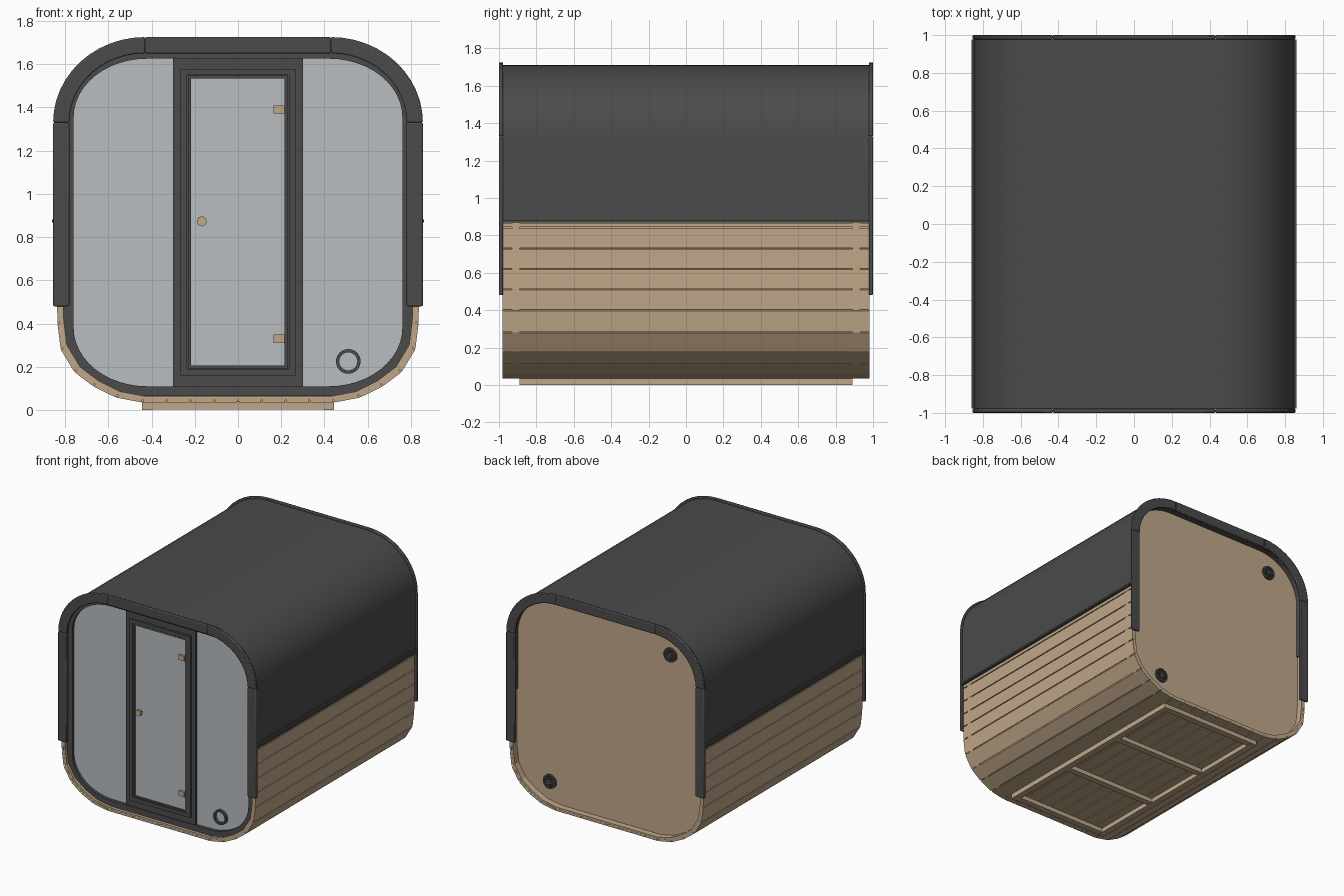
import bpy, bmesh
from math import sin, cos, pi, radians
from mathutils import Matrix, Vector

old = bpy.data.objects.get("Cube")
if old:
    bpy.data.objects.remove(old, do_unlink=True)


def material(name, rgb, rough=0.6):
    m = bpy.data.materials.new(name)
    m.use_nodes = True
    m.diffuse_color = (*rgb, 1)
    node = m.node_tree.nodes["Principled BSDF"]
    node.inputs["Base Color"].default_value = (*rgb, 1)
    node.inputs["Roughness"].default_value = rough
    return m


wood = material("light wood", (0.53, 0.39, 0.25))
dark = material("charcoal", (0.07, 0.07, 0.07))
glass = material("pale grey glass", (0.48, 0.51, 0.53))


def finish(name, bm, mat):
    bmesh.ops.recalc_face_normals(bm, faces=bm.faces)
    mesh = bpy.data.meshes.new(name)
    bm.to_mesh(mesh)
    bm.free()
    mesh.materials.append(mat)
    for p in mesh.polygons:
        p.use_smooth = True
    mesh.set_sharp_from_angle(angle=radians(20))
    ob = bpy.data.objects.new(name, mesh)
    bpy.context.collection.objects.link(ob)
    return ob


def band(name, outer, inner, y0, y1, mat, closed=False):
    """Strip between two matching x-z outlines, given depth along y."""
    bm = bmesh.new()
    rows = [[bm.verts.new((p[0], y, p[1])) for p, y in
             ((o, y0), (i, y0), (i, y1), (o, y1))] for o, i in zip(outer, inner)]
    pairs = list(zip(rows, rows[1:]))
    if closed:
        pairs.append((rows[-1], rows[0]))
    else:
        bm.faces.new(rows[0])
        bm.faces.new(rows[-1])
    for a, b in pairs:
        for k in range(4):
            j = (k + 1) % 4
            bm.faces.new((a[k], a[j], b[j], b[k]))
    return finish(name, bm, mat)


def panel(name, loop, y0, y1, mat):
    bm = bmesh.new()
    face = bm.faces.new([bm.verts.new((x, y0, z)) for x, z in loop])
    ext = bmesh.ops.extrude_face_region(bm, geom=[face])
    moved = [v for v in ext["geom"] if isinstance(v, bmesh.types.BMVert)]
    bmesh.ops.translate(bm, verts=moved, vec=(0, y1 - y0, 0))
    if not face.is_valid or len(bm.faces) == len(loop) + 1:
        bm.faces.new([v for v in bm.verts if v not in moved])
    return finish(name, bm, mat)


def box(name, lo, hi, mat, turn=0):
    bm = bmesh.new()
    lo, hi = Vector(lo), Vector(hi)
    bmesh.ops.create_cube(bm, size=1, matrix=Matrix.Translation((lo + hi) / 2)
                          @ Matrix.Rotation(turn, 4, "Y") @ Matrix.Diagonal((*(hi - lo), 1)))
    return finish(name, bm, mat)


def circle(cx, cz, r, n=24):
    return [(cx + r * cos(2 * pi * i / n), cz + r * sin(2 * pi * i / n)) for i in range(n)]


def rect(x0, x1, z0, z1):
    return [(x0, z0), (x1, z0), (x1, z1), (x0, z1)]


N = 12


def corners(hw, z, rx, rz):
    """Two rounded top corners, left to right; negative rz gives bottom corners."""
    arc = [(hw - rx + rx * sin(a), z - rz + rz * cos(a))
           for a in (pi / 2 * i / N for i in range(N + 1))]
    return [(-x, h) for x, h in reversed(arc)] + arc


def arch(hw, zb, zt, rx, rz):
    return [(-hw, zb)] + corners(hw, zt, rx, rz) + [(hw, zb)]


def rounded(hw, zb, zt, rx, rz):
    return corners(hw, zt, rx, rz) + corners(hw, zb, rx, -rz)[::-1]


def scaled(pts, s, cz=0.86):
    return [(x * s, cz + (z - cz) * s) for x, z in pts]


# Planked shell: faceted outline from the floor up both walls
bend = [(0.565, 0.058), (0.67, 0.11), (0.757, 0.176), (0.82, 0.28), (0.835, 0.40)]
floor = [(0.445 * i / 4, 0.035) for i in range(1, 5)]
wall = [(0.837, 0.51 + 0.11 * i) for i in range(4)] + [(0.837, 0.87)]
half = floor + bend + wall
outline = [(-x, z) for x, z in reversed(half)] + [(0, 0.035)] + half

for i, (a, b) in enumerate(zip(outline, outline[1:])):
    a, b = Vector(a), Vector(b)
    gap = (b - a).normalized() * 0.0035
    edge = [tuple(a + gap), tuple(b - gap)]
    band(f"plank_{i + 1}", edge, scaled(edge, 0.98), -0.98, 0.98, wood)
band("shell_lining", scaled(outline, 0.986), scaled(outline, 0.965), -0.979, 0.979, wood)
for side, y in (("front", -0.91), ("back", 0.91)):
    band(side + "_strap", scaled(outline, 0.9985), scaled(outline, 0.98),
         y - 0.02, y + 0.02, wood)

# Base frame under the floor
for side, s in (("right", -1), ("left", 1)):
    box(side + "_skid", (s * 0.42 - 0.025, -0.89, 0), (s * 0.42 + 0.025, 0.89, 0.04), wood)
for i in range(4):
    y = -0.865 + i * 1.73 / 3
    box(f"cross_beam_{i + 1}", (-0.4, y - 0.025, 0.002), (0.4, y + 0.025, 0.04), wood)

# Curved roof with its lower drip edges
band("roof", arch(0.846, 0.875, 1.71, 0.42, 0.39), arch(0.80, 0.875, 1.655, 0.37, 0.34),
     -0.98, 0.98, dark)
for side, s in (("right", -1), ("left", 1)):
    x = sorted((s * 0.835, s * 0.86))
    box(side + "_drip_edge", (x[0], -0.978, 0.868), (x[1], 0.978, 0.882), dark)
    x = sorted((s * 0.84, s * 0.851))
    box(side + "_roof_hem", (x[0], -0.978, 0.88), (x[1], 0.978, 0.902), dark)

# End trims, made of posts, corner pieces and a top bar
outer = arch(0.855, 0.48, 1.725, 0.425, 0.395)
inner = arch(0.78, 0.48, 1.65, 0.35, 0.32)
pieces = {"right_post": (0, 2), "right_corner": (1, N + 2), "top_bar": (N + 1, N + 3),
          "left_corner": (N + 2, 2 * N + 3), "left_post": (2 * N + 2, 2 * N + 4)}
for end, y0, y1 in (("front", -1, -0.978), ("back", 0.978, 1)):
    for part, (i, j) in pieces.items():
        ob = band(f"{end}_trim_{part}", outer[i:j], inner[i:j], y0, y1, dark)
        mod = ob.modifiers.new("soft edges", "BEVEL")
        mod.width = 0.006
        mod.segments = 2
        mod.limit_method = "ANGLE"
        mod.angle_limit = radians(40)

# Back wall with two round vents
panel("back_wall", rounded(0.81, 0.06, 1.665, 0.37, 0.31), 0.90, 0.93, wood)
for n, (cx, cz) in enumerate(((0.52, 0.225), (-0.52, 1.49)), 1):
    band(f"vent_ring_{n}", circle(cx, cz, 0.055), circle(cx, cz, 0.043), 0.925, 0.945, dark, True)
    panel(f"vent_hub_{n}", circle(cx, cz, 0.016), 0.925, 0.942, dark)
    for k in range(6):
        box(f"vent_{n}_spoke_{k + 1}", (cx - 0.047, 0.925, cz - 0.004),
            (cx + 0.047, 0.94, cz + 0.004), dark, k * pi / 6)

# Glazed front wall and its surrounding frame
panel("front_glass", rounded(0.79, 0.08, 1.645, 0.36, 0.29), -0.935, -0.92, glass)
band("front_frame", rounded(0.808, 0.065, 1.66, 0.37, 0.31),
     rounded(0.76, 0.11, 1.625, 0.34, 0.27), -0.958, -0.91, dark, True)

# Door in the dark centre section
box("door_surround", (-0.30, -0.95, 0.09), (0.30, -0.92, 1.64), dark)
band("door_frame", rect(-0.265, 0.265, 0.16, 1.575), rect(-0.235, 0.235, 0.19, 1.55),
     -0.966, -0.94, dark, True)
band("door_leaf_edge", rect(-0.232, 0.232, 0.193, 1.547), rect(-0.218, 0.214, 0.205, 1.533),
     -0.962, -0.94, dark, True)
box("door_glass", (-0.22, -0.955, 0.20), (0.22, -0.945, 1.54), glass)
for name, z in (("lower_hinge", 0.33), ("upper_hinge", 1.39)):
    box(name, (0.165, -0.97, z - 0.019), (0.215, -0.945, z + 0.019), wood)
panel("door_knob_stem", circle(-0.167, 0.873, 0.012, 8), -0.985, -0.95, wood)
panel("door_knob", circle(-0.167, 0.873, 0.024, 8), -0.995, -0.977, wood)

# Round vent in the front glass
band("front_vent_ring", circle(0.51, 0.225, 0.057), circle(0.51, 0.225, 0.042),
     -0.955, -0.93, dark, True)
